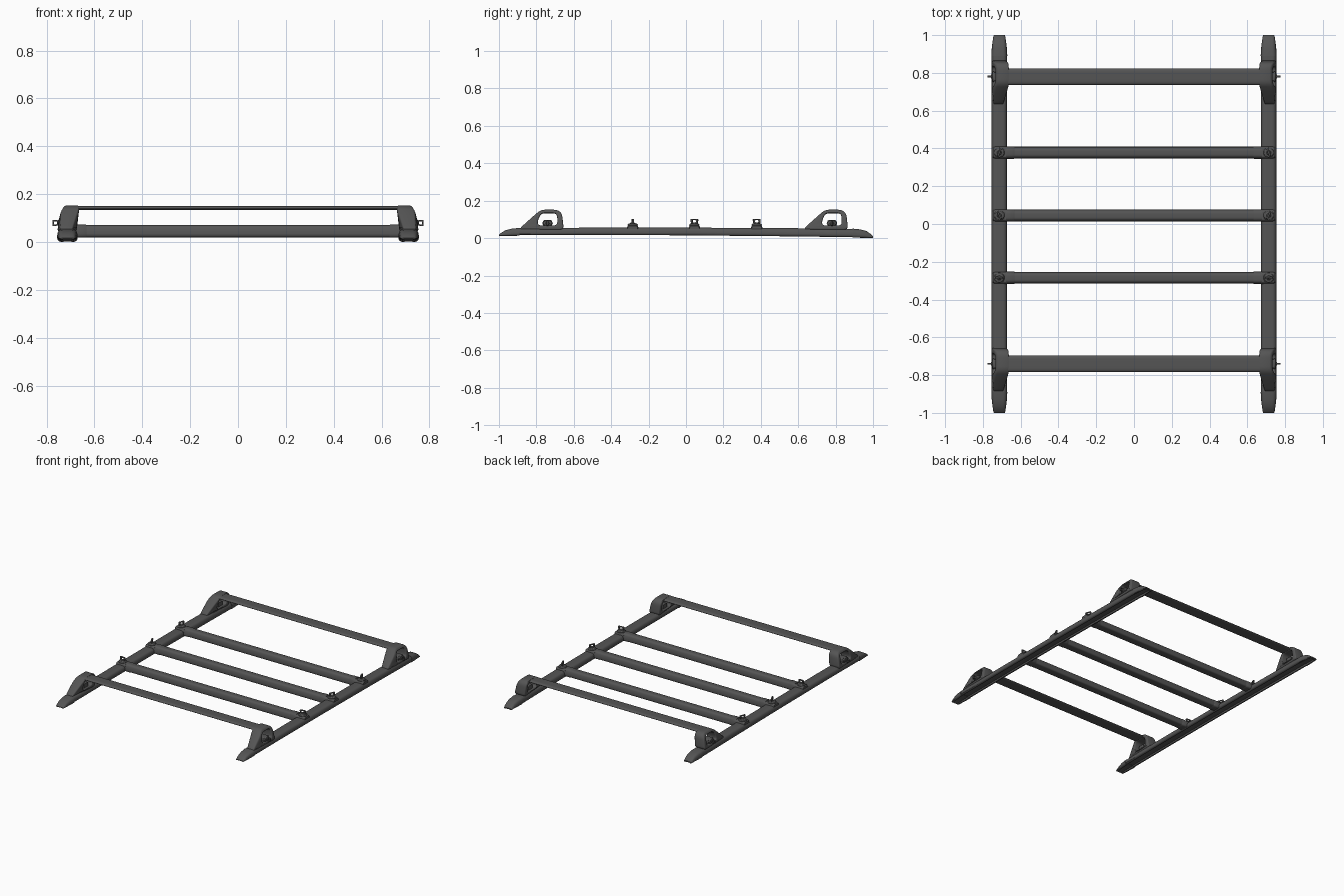
import bpy, bmesh, math
from mathutils import Vector, Matrix

if "Cube" in bpy.data.objects:
    bpy.data.objects.remove(bpy.data.objects["Cube"])

dark = bpy.data.materials.new("dark_grey")
dark.diffuse_color = (0.09, 0.09, 0.09, 1)
dark.use_nodes = True
dark.node_tree.nodes["Principled BSDF"].inputs["Base Color"].default_value = dark.diffuse_color


def rounded(pts, r, n=4):
    """Replace each corner of a 2D outline with a small curve."""
    out = []
    for i, p in enumerate(pts):
        p, a, b = Vector(p), Vector(pts[i - 1]), Vector(pts[(i + 1) % len(pts)])
        s = p + (a - p).normalized() * min(r, (a - p).length * .48)
        e = p + (b - p).normalized() * min(r, (b - p).length * .48)
        for k in range(n + 1):
            t = k / n
            out.append(s * (1 - t) ** 2 + p * 2 * t * (1 - t) + e * t * t)
    return out


def finish(name, bm, mirror=True):
    bmesh.ops.remove_doubles(bm, verts=bm.verts, dist=1e-5)
    bmesh.ops.recalc_face_normals(bm, faces=bm.faces)
    me = bpy.data.meshes.new(name)
    bm.to_mesh(me)
    bm.free()
    me.shade_smooth()
    me.set_sharp_from_angle(angle=math.radians(35))
    me.materials.append(dark)
    ob = bpy.data.objects.new(name, me)
    bpy.context.collection.objects.link(ob)
    if mirror:
        ob.modifiers.new("mirror", 'MIRROR').use_mirror_merge = False
    return ob


def loft(name, rings, mirror=True):
    """Skin a row of matching rings and cap both ends."""
    bm = bmesh.new()
    rows = [[bm.verts.new(p) for p in r] for r in rings]
    for a, b in zip(rows, rows[1:]):
        for i in range(len(a)):
            bm.faces.new((a[i - 1], a[i], b[i], b[i - 1]))
    bm.faces.new(rows[0])
    bm.faces.new(rows[-1])
    return finish(name, bm, mirror)


def plate(name, loops, half, bevel, place):
    """Thick bevelled plate with holes; place maps local points to the model."""
    cu = bpy.data.curves.new(name, 'CURVE')
    cu.dimensions, cu.fill_mode = '2D', 'BOTH'
    cu.extrude, cu.bevel_depth, cu.offset = half - bevel, bevel, -bevel
    cu.bevel_resolution = 2
    for loop in loops:
        sp = cu.splines.new('POLY')
        sp.points.add(len(loop) - 1)
        for q, p in zip(sp.points, loop):
            q.co = (p[0], p[1], 0, 1)
        sp.use_cyclic_u = True
    tmp = bpy.data.objects.new("helper", cu)
    bpy.context.collection.objects.link(tmp)
    dg = bpy.context.evaluated_depsgraph_get()
    me = bpy.data.meshes.new_from_object(tmp.evaluated_get(dg))
    bpy.data.objects.remove(tmp)
    bm = bmesh.new()
    bm.from_mesh(me)
    for v in bm.verts:
        v.co = place(v.co.copy())
    return finish(name, bm)


RX = 0.713

# side rails: rounded top, shallow channel underneath
rail_prof = rounded([(-1, .0), (-1, .62), (-.72, 1), (.72, 1), (1, .62), (1, 0)], .3, 3)
rail_prof += [Vector(p) for p in [(.62, 0), (.55, .25), (-.55, .25), (-.62, 0)]]


def rail_ring(y, w, z0, z1):
    return [(RX + p.x * w, y, z0 + p.y * (z1 - z0)) for p in rail_prof]


loft("side_rail", [rail_ring(*s) for s in [
    (-.9, .041, .016, .053), (-.5, .041, .017, .056), (0, .041, .015, .056),
    (.5, .041, .010, .054), (.9, .041, .005, .049)]])
loft("front_rail_cap", [rail_ring(*s) for s in [
    (-1, .029, .012, .017), (-.99, .032, .011, .027), (-.965, .036, .011, .042),
    (-.93, .040, .012, .051), (-.89, .0425, .013, .0545)]])
loft("rear_rail_cap", [rail_ring(*s) for s in [
    (.89, .0425, .003, .051), (.93, .040, .002, .047), (.965, .036, .001, .038),
    (.99, .032, 0, .020), (1, .029, 0, .010)]])


# eye bolt: small turned base plus a flat eye, pointing along local z
def eye_bolt(name, mat):
    rings = []
    for r, z in [(.028, 0), (.028, .004), (.023, .010), (.012, .013), (.010, .016)]:
        rings.append([mat @ Vector((r * math.cos(a * math.tau / 20),
                                    r * math.sin(a * math.tau / 20), z)) for a in range(20)])
    loft(name + "_base", rings)
    outer = rounded([(-.018, .008), (-.023, .036), (.023, .036), (.018, .008)], .008)
    hole = rounded([(-.011, .017), (-.011, .029), (.011, .029), (.011, .017)], .005)
    plate(name + "_eye", [outer, hole], .005, .002,
          lambda p: mat @ Vector((p.x, p.z, p.y)))


# raised front and rear bars with their feet
foot = rounded([(-.145, .045), (-.145, .056), (-.068, .125), (-.035, .152),
                (.052, .152), (.077, .132), (.087, .045)], .022)
window = rounded([(-.052, .068), (-.052, .095), (-.035, .132), (.045, .132),
                  (.052, .115), (.052, .068)], .018)
bar_prof = rounded([(-.046, .140), (-.034, .150), (.034, .150), (.046, .140),
                    (.034, .134), (-.034, .134)], .012)


def foot_place(yc):
    def f(p):
        t = max(0, min(1, (p.y - .05) / .1))
        inner = .674 - .012 * t
        outer = .754 - .012 * t - .016 * t ** 4
        taper = max(0, min(1, (-p.x - .05) / .095))
        inner, outer = inner + .018 * taper, outer - .010 * taper
        return Vector((inner + (outer - inner) * (p.z / .08 + .5), yc + p.x, p.y))
    return f


for label, yc in (("front", -.74), ("rear", .78)):
    plate(label + "_foot", [foot, window], .04, .008, foot_place(yc))
    loft(label + "_raised_bar", [[(x, yc + p.x, p.y) for p in bar_prof]
                                 for x in (-.69, .69)], False)
    # shank and side bolt inside the foot opening
    shank = rounded([(-.024, .050), (-.024, .096), (.024, .096), (.024, .050)], .008)
    loft(label + "_foot_block", [[(x, yc + p.x, p.y) for p in shank]
                                 for x in (.685, .742)])
    eye_bolt(label + "_side_bolt",
             Matrix.Translation((.740, yc, .080)) @ Matrix.Rotation(math.pi / 2, 4, 'Y')
             @ Matrix.Scale(.6, 4, (1, 0, 0)))

# lower cross bars with sleeves, rail clamps and eye bolts
low_prof = rounded([(-.031, .020), (-.031, .048), (-.022, .071), (.022, .071),
                    (.031, .048), (.031, .020)], .014)
clamp_prof = rounded([(-.033, .040), (-.031, .058), (-.024, .069),
                      (.024, .069), (.031, .058), (.033, .040)], .006)
for n, (yc, turn) in enumerate([(-.285, 5), (.045, 65), (.378, 110)], 1):
    name = "cross_bar_%d" % n
    loft(name, [[(x, yc + p.x, p.y) for p in low_prof] for x in (-.665, .665)], False)
    loft(name + "_sleeve", [[(x, yc + p.x * s, .045 + (p.y - .045) * s) for p in low_prof]
                            for x, s in ((.632, 1.0), (.635, 1.06), (.678, 1.06))])
    loft(name + "_clamp", [[(x, yc + p.x * s, .04 + (p.y - .04) * s) for p in clamp_prof]
                           for x, s in ((.672, 1), (.735, 1), (.747, .85))])
    eye_bolt(name + "_bolt", Matrix.Translation((RX, yc, .067))
             @ Matrix.Rotation(math.radians(turn), 4, 'Z'))
